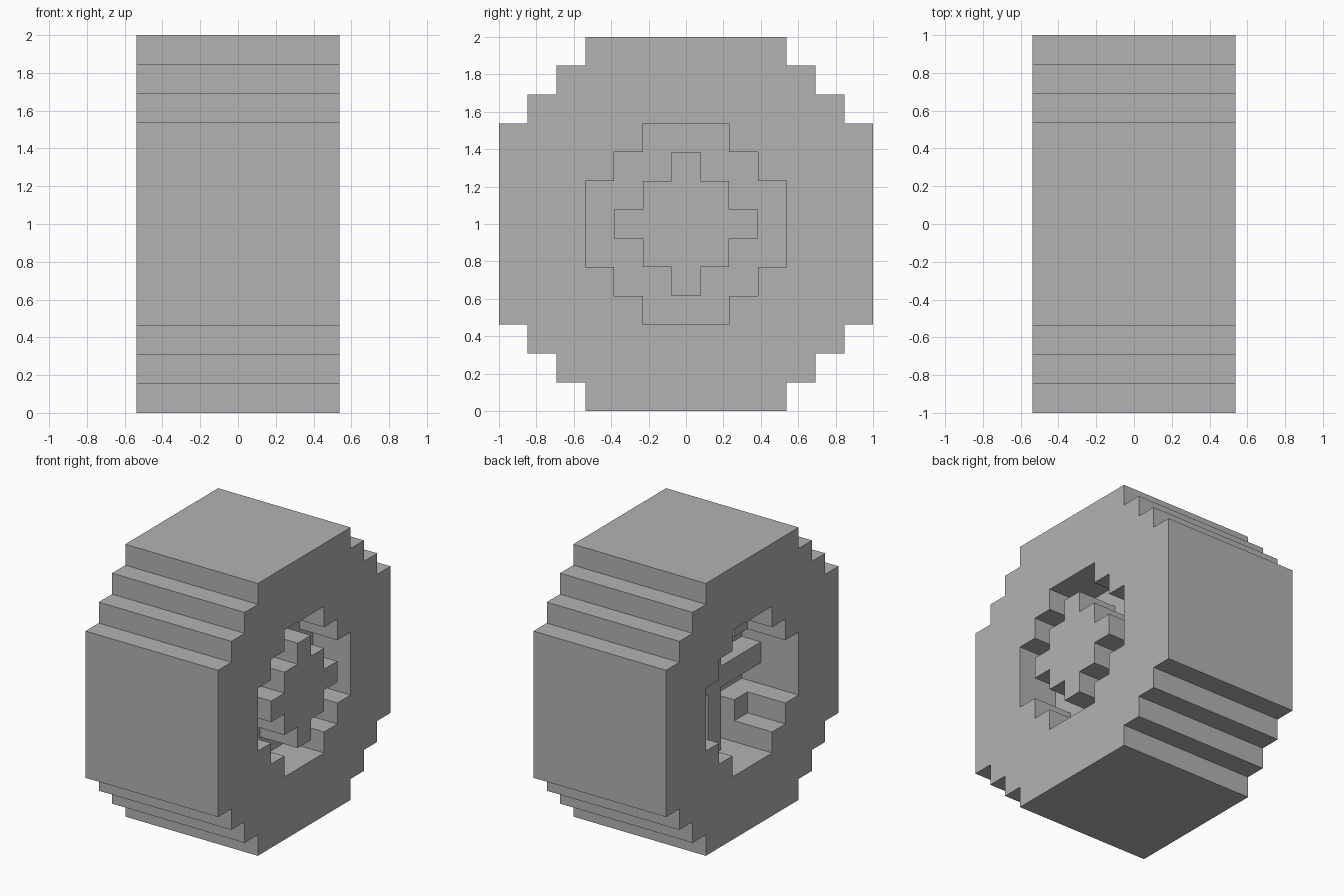
import bpy, bmesh
from mathutils import Vector

cube = bpy.data.objects.get("Cube")
if cube:
    bpy.data.objects.remove(cube, do_unlink=True)

U = 2 / 13  # size of one block

grey = bpy.data.materials.new("plain grey")
grey.use_nodes = True
colour = (0.45, 0.45, 0.45, 1)
grey.diffuse_color = colour
grey.node_tree.nodes["Principled BSDF"].inputs["Base Color"].default_value = colour


def block_part(name, first, last, rule):
    """Blocks from layer first to last along x, where rule(|y|, |z|) holds."""
    span = range(-6, 7)
    cells = {(x, y, z) for x in range(first, last + 1)
             for y in span for z in span if rule(abs(y), abs(z))}
    bm = bmesh.new()
    for cell in cells:
        centre = Vector(cell)
        for axis in range(3):
            for sign in (-1, 1):
                n = Vector((0, 0, 0))
                n[axis] = sign
                if tuple(int(c) for c in centre + n) in cells:
                    continue
                # one outer side of the block
                a = Vector((0, 0, 0))
                a[(axis + 1) % 3] = 0.5
                b = n.cross(a)
                mid = centre + n / 2
                corners = (mid - a - b, mid + a - b, mid + a + b, mid - a + b)
                bm.faces.new([bm.verts.new(p * U + Vector((0, 0, 1)))
                              for p in corners])
    bmesh.ops.remove_doubles(bm, verts=bm.verts[:], dist=0.001)
    bmesh.ops.recalc_face_normals(bm, faces=bm.faces[:])
    bmesh.ops.dissolve_limit(bm, angle_limit=0.01,
                             verts=bm.verts[:], edges=bm.edges[:])
    mesh = bpy.data.meshes.new(name)
    bm.to_mesh(mesh)
    bm.free()
    mesh.materials.append(grey)
    obj = bpy.data.objects.new(name, mesh)
    bpy.context.collection.objects.link(obj)
    return obj


def disc(a, b):
    return a + b <= 9


def opening(a, b):
    return a + b <= 4 and max(a, b) <= 3


# Thick stepped tyre with a stepped opening
block_part("tyre", -3, 3, lambda a, b: disc(a, b) and not opening(a, b))
# Solid web closing the opening
block_part("web", 0, 1, opening)
# Raised hub, level with the outer side of the tyre
block_part("hub", 2, 3, lambda a, b: a + b <= 2)
# Cross spokes and corner blocks on the inner side
block_part("spokes", -1, -1,
           lambda a, b: opening(a, b) and (min(a, b) == 0 or a == b == 2))
